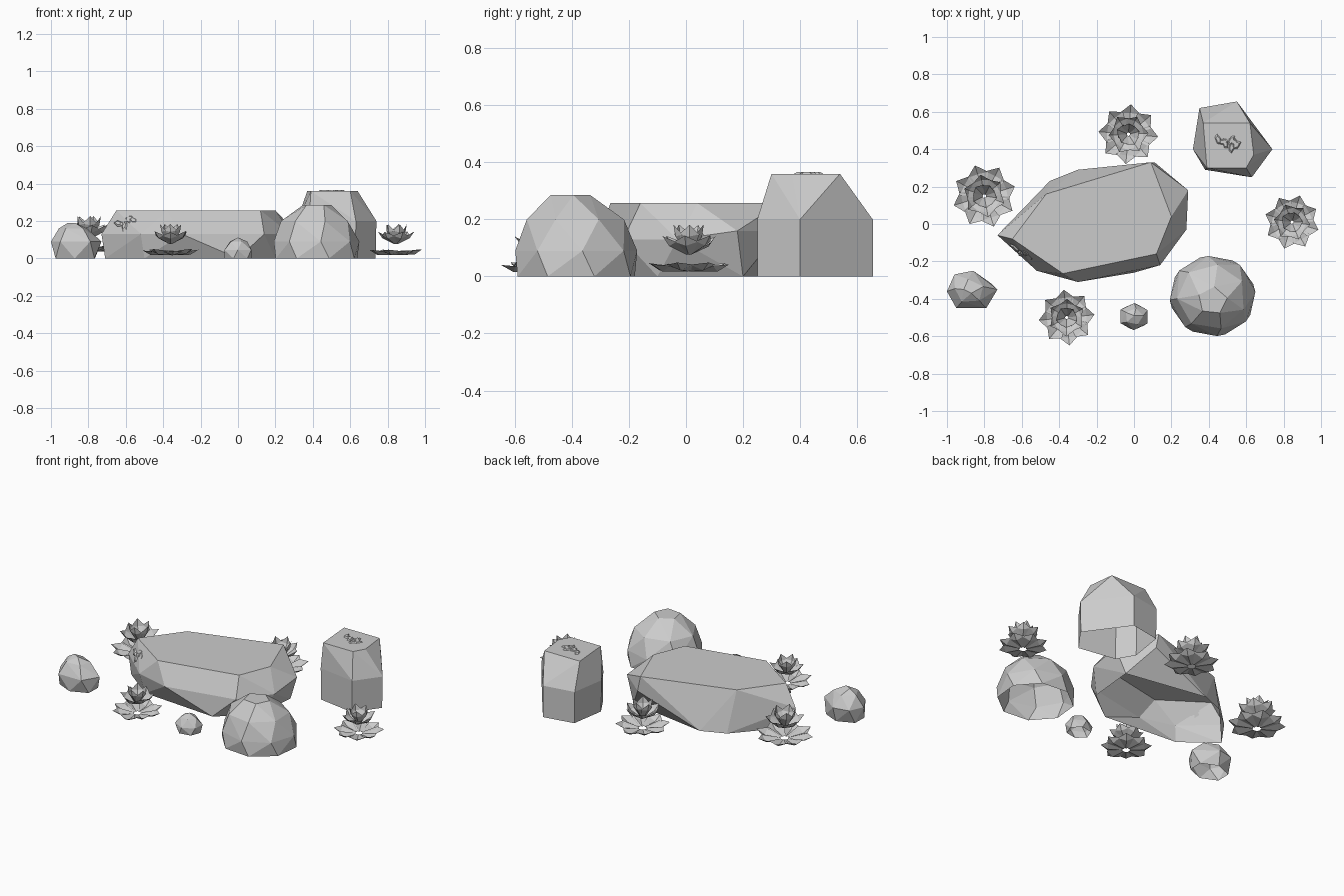
import bpy, bmesh, math, random
from mathutils import Matrix, Vector

cube = bpy.data.objects.get("Cube")
if cube:
    bpy.data.objects.remove(cube)

GREY = (0.6, 0.6, 0.6, 1)
stone = bpy.data.materials.new("pale_grey")
stone.use_nodes = True
stone.diffuse_color = GREY
stone.node_tree.nodes["Principled BSDF"].inputs["Base Color"].default_value = GREY


def finish(name, bm):
    """Turn a bmesh into a flat-shaded object."""
    mesh = bpy.data.meshes.new(name)
    bm.to_mesh(mesh)
    bm.free()
    mesh.materials.append(stone)
    obj = bpy.data.objects.new(name, mesh)
    bpy.context.collection.objects.link(obj)
    return obj


def rock(name, layers):
    """Faceted rock, open underneath: hull around (height, outline corners) layers."""
    bm = bmesh.new()
    for z, corners in layers:
        for x, y in corners:
            bm.verts.new((x, y, z))
    hull = bmesh.ops.convex_hull(bm, input=bm.verts)
    loose = {g for g in hull["geom_interior"] + hull["geom_unused"]
             if isinstance(g, bmesh.types.BMVert)}
    bmesh.ops.delete(bm, geom=list(loose), context="VERTS")
    bmesh.ops.dissolve_limit(bm, angle_limit=math.radians(4),
                             verts=bm.verts, edges=bm.edges)
    bmesh.ops.recalc_face_normals(bm, faces=bm.faces)
    underside = [f for f in bm.faces if f.normal.z < -.99]
    bmesh.ops.delete(bm, geom=underside, context="FACES")
    return finish(name, bm)


def ring(cx, cy, rx, ry, count, turn):
    """Corners of an oval outline."""
    angles = [turn + math.tau * i / count for i in range(count)]
    return [(cx + rx * math.cos(a), cy + ry * math.sin(a)) for a in angles]


# Long slab in the middle
rock("slab_rock", [
    (0, [(-.71, -.06), (-.5, -.22), (0, -.26), (.2, -.1), (.23, .2), (-.3, .29), (-.45, .23)]),
    (.13, [(-.73, -.06), (-.52, -.25), (-.30, -.31), (.14, -.22), (.28, -.03)]),
    (.16, [(.29, .18), (.11, .33)]),
    (.257, [(-.65, -.08), (-.38, -.265), (.12, -.16), (.2, .04), (.09, .33), (-.47, .16)]),
])

# Tall block at the back
TALL = [(.35, .62), (.55, .655), (.74, .40), (.63, .25), (.38, .29), (.315, .40)]
rock("tall_rock", [
    (0, [(.53 + (x - .53) * .98, y) for x, y in TALL]),
    (.2, TALL),
    (.36, [(.37, .54), (.62, .54), (.64, .37), (.60, .3), (.39, .3)]),
])

# Rounded boulder at the front
rock("round_boulder", [
    (0, ring(.42, -.385, .228, .215, 8, .3)),
    (.09, ring(.42, -.385, .23, .215, 8, .1)),
    (.2, ring(.415, -.39, .185, .175, 7, .5)),
    (.285, ring(.42, -.41, .08, .075, 5, .2)),
])

# Small stone and pebble
rock("small_stone", [
    (0, ring(-.87, -.36, .12, .09, 6, .5)),
    (.09, [(-1, -.36), (-.96, -.27), (-.86, -.25), (-.73, -.35), (-.79, -.45), (-.95, -.45)]),
    (.16, ring(-.88, -.36, .08, .065, 5, .4)),
    (.19, [(-.91, -.35), (-.87, -.37)]),
])
rock("pebble", [
    (0, ring(0, -.495, .075, .066, 6, .2)),
    (.045, ring(0, -.495, .083, .072, 6, .5)),
    (.09, ring(0, -.495, .05, .045, 5, .1)),
    (.112, [(0, -.49)]),
])


# Thin chips on the rock surfaces
def chips(name, centre, normal, spread, count, seed):
    rng = random.Random(seed)
    bm = bmesh.new()
    facing = Vector(normal).to_track_quat("Z", "Y").to_matrix().to_4x4()
    frame = Matrix.Translation(centre) @ facing
    for _ in range(count):
        spot = Vector((rng.uniform(-1, 1) * spread, rng.uniform(-1, 1) * spread * .7, 0))
        shift = Matrix.Translation(spot) @ Matrix.Rotation(rng.uniform(0, 3), 4, "Z")
        bmesh.ops.create_cone(bm, cap_ends=True, segments=5, radius1=.035, radius2=.02,
                              depth=.008, matrix=frame @ shift @ Matrix.Diagonal((1, .5, 1, 1)))
    return finish(name, bm)


chips("top_chips", (.49, .45, .362), (0, 0, 1), .06, 8, 3)
chips("slab_chips", (-.60, -.155, .19), (-.49, -.73, .47), .05, 5, 5)


# Succulent plants made of broad, pointed leaves
def leaf(bm, centre, heading, tilt, inner, length, width, height):
    """One leaf: a lightly creased, pointed blade growing outwards from the centre."""
    place = (Matrix.Translation(centre + Vector((0, 0, height)))
             @ Matrix.Rotation(heading, 4, "Z") @ Matrix.Translation((inner, 0, 0))
             @ Matrix.Rotation(-tilt, 4, "Y"))
    fold = width * .1

    def point(along, side, lift):
        return bm.verts.new(place @ Vector((along * length, side * width / 2, lift)))

    base, middle, tip = point(0, 0, 0), point(.65, 0, -fold), point(1, 0, fold)
    for side in (1, -1):
        near, far = point(.05, side * .35, fold * .3), point(.65, side, fold)
        for corners in ((base, middle, far, near), (middle, tip, far)):
            bm.faces.new(corners if side < 0 else corners[::-1])


# Leaf tiers: count, tilt, inner radius, length, width, height
TIERS = [
    (8, .14, .02, .138, .105, .018),
    (6, .55, .008, .118, .09, .08),
    (5, 1.05, .008, .118, .075, .085),
]


def plant(name, x, y, size, lift, turn):
    bm = bmesh.new()
    centre = Vector((x, y, lift))
    for tier, (count, tilt, inner, length, width, height) in enumerate(TIERS):
        for i in range(count):
            heading = turn + tier * .4 + math.tau * i / count
            wobble = .06 * math.sin(3 * i + turn)
            leaf(bm, centre, heading, tilt + wobble, inner * size,
                 length * size, width * size, height * size)
    return finish(name, bm)


plant("right_rear_plant", -.80, .15, 1.1, .015, .3)
plant("rear_plant", -.03, .48, 1.03, 0, .7)
plant("front_plant", -.36, -.50, .96, 0, .1)
plant("left_plant", .845, .01, .95, 0, .5)
